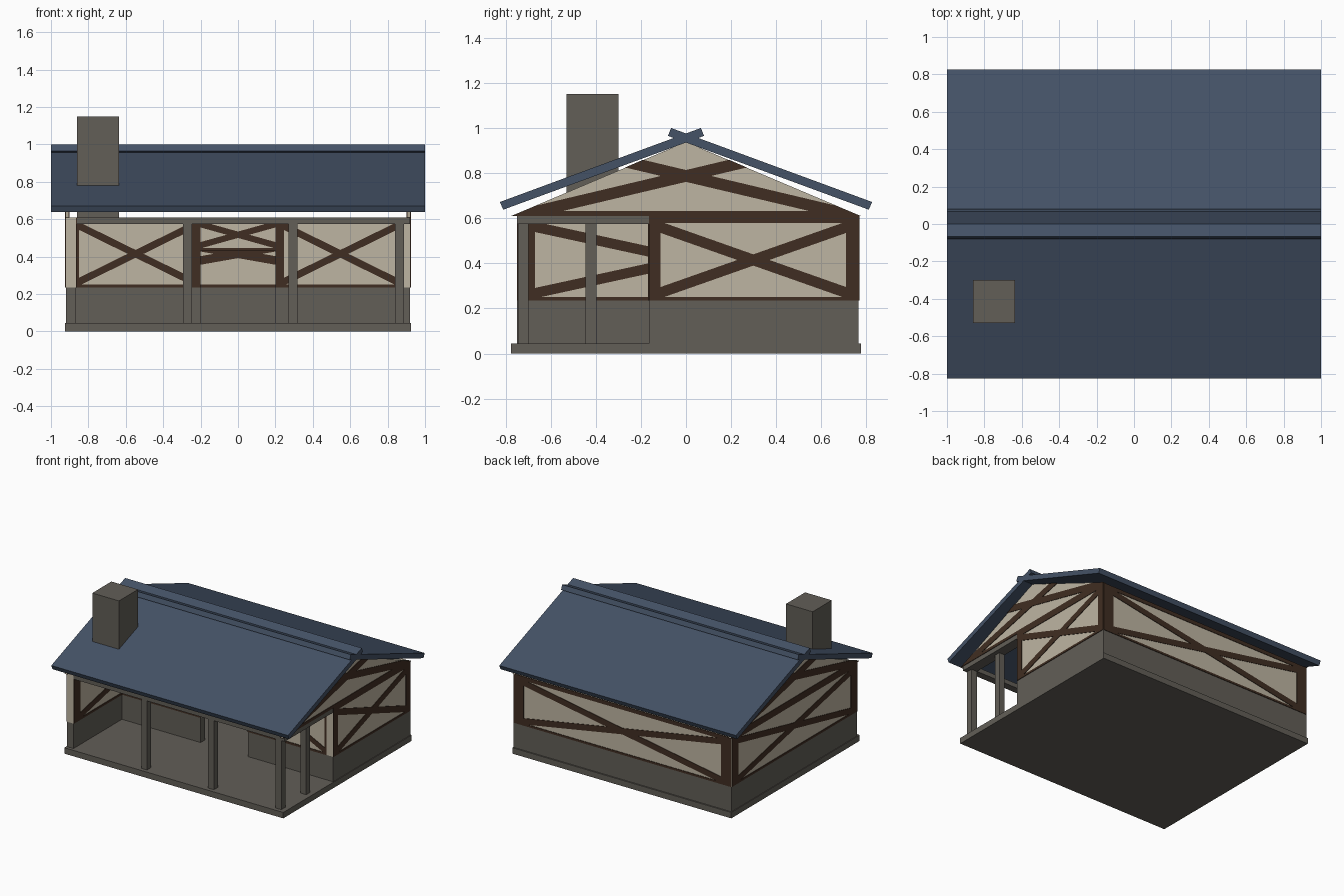
import bpy
import bmesh

cube = bpy.data.objects.get("Cube")
if cube:
    bpy.data.objects.remove(cube, do_unlink=True)


def material(name, rgb):
    m = bpy.data.materials.new(name)
    m.use_nodes = True
    m.diffuse_color = (*rgb, 1)
    bsdf = next(n for n in m.node_tree.nodes if n.type == 'BSDF_PRINCIPLED')
    bsdf.inputs["Base Color"].default_value = (*rgb, 1)
    bsdf.inputs["Roughness"].default_value = 0.9
    return m


STONE = material("grey stone", (0.122, 0.112, 0.095))
PLASTER = material("cream plaster", (0.515, 0.462, 0.361))
TIMBER = material("dark timber", (0.051, 0.027, 0.016))
ROOF = material("slate blue roof", (0.058, 0.084, 0.133))

# Wall heights and thicknesses
FLOOR, SILL, EAVE = 0.045, 0.235, 0.61
THICK, PLATE = 0.055, 0.004
SIDE, BACK, FRONT, PORCH = 0.92, 0.765, -0.165, -0.75


def prisms(name, polys, axis, spans, mat):
    """Extrude (u, z) outlines along the axis over each span; one object."""
    bm = bmesh.new()
    for a, b in spans:
        for poly in polys:
            ends = []
            for c in (a, b):
                ends.append([bm.verts.new((c, u, z) if axis == 'x' else (u, c, z))
                             for u, z in poly])
            bm.faces.new(ends[0])
            bm.faces.new(ends[1][::-1])
            for i in range(len(poly)):
                j = (i + 1) % len(poly)
                bm.faces.new((ends[0][j], ends[0][i], ends[1][i], ends[1][j]))
    bmesh.ops.recalc_face_normals(bm, faces=bm.faces)
    mesh = bpy.data.meshes.new(name)
    bm.to_mesh(mesh)
    bm.free()
    mesh.materials.append(mat)
    ob = bpy.data.objects.new(name, mesh)
    bpy.context.collection.objects.link(ob)
    return ob


def rect(u0, u1, z0, z1):
    return [(u0, z0), (u1, z0), (u1, z1), (u0, z1)]


def cross(u0, u1, z0, z1, w):
    """Two diagonal braces filling a panel, w thick vertically."""
    rising = [(u0, z0), (u1, z1 - w), (u1, z1), (u0, z0 + w)]
    return [rising, [(u0 + u1 - u, z) for u, z in rising]]


def panel(u0, u1, post0, post1, w):
    """Framed panel: sill, head, two posts and a cross."""
    return [rect(u0, u1, SILL, SILL + 0.016), rect(u0, u1, EAVE - 0.03, EAVE),
            rect(u0, u0 + post0, SILL, EAVE), rect(u1 - post1, u1, SILL, EAVE),
            *cross(u0 + post0, u1 - post1, SILL + 0.01, EAVE - 0.025, w)]


def faces_of(a, b):
    """Thin spans on both faces of a wall running from a to b."""
    return [(a - PLATE, a), (b, b + PLATE)]


def wall(name, axis, a, b, u0, u1, timbers):
    prisms(name + "_footing", [rect(u0, u1, FLOOR, SILL)], axis, [(a, b)], STONE)
    prisms(name + "_plaster", [rect(u0, u1, SILL, EAVE)], axis, [(a, b)], PLASTER)
    prisms(name + "_timbers", timbers, axis, faces_of(a, b), TIMBER)


# Floor slab
prisms("floor_slab", [rect(-0.925, 0.925, 0, FLOOR)], 'y', [(-0.775, 0.775)], STONE)

# Side walls: the right one runs on to the porch front
wall("right_wall", 'x', -SIDE, -SIDE + THICK, PORCH, BACK,
     panel(PORCH, BACK, 0.08, 0.08, 0.046))
wall("left_wall", 'x', SIDE - THICK, SIDE, FRONT, BACK,
     panel(FRONT, BACK, 0.052, 0.055, 0.05))

# Back wall
inner = SIDE - THICK
wall("back_wall", 'y', BACK - THICK, BACK, -inner, inner,
     panel(-SIDE + 0.002, SIDE - 0.002, 0.085, 0.085, 0.046))

# Front wall with the doorway
DOOR, HEAD = 0.2, 0.43
span = (FRONT, FRONT + THICK)
prisms("front_wall_footing",
       [rect(-inner, -DOOR, FLOOR, SILL), rect(DOOR, inner, FLOOR, SILL)],
       'y', [span], STONE)
prisms("front_wall_plaster",
       [[(-inner, SILL), (-DOOR, SILL), (-DOOR, HEAD), (DOOR, HEAD),
         (DOOR, SILL), (inner, SILL), (inner, EAVE), (-inner, EAVE)]],
       'y', [span], PLASTER)
prisms("front_wall_timbers",
       panel(-inner, -DOOR, 0.015, 0.045, 0.042) + panel(DOOR, inner, 0.045, 0.015, 0.042)
       + [rect(-DOOR, DOOR, HEAD, HEAD + 0.016), rect(-DOOR, DOOR, EAVE - 0.03, EAVE)]
       + cross(-DOOR, DOOR, HEAD + 0.014, EAVE - 0.02, 0.034),
       'y', faces_of(*span), TIMBER)

# Gables with crossed braces
brace = [(-0.64, EAVE), (0.27, 0.825), (0.19, 0.859), (-0.66, 0.657), (-0.75, 0.62)]
gable_timbers = [[(-0.775, EAVE), (0.775, EAVE), (0.72, 0.632), (-0.72, 0.632)],
                 brace, [(-u, z) for u, z in brace]]
for side, a, b in (("right", -SIDE, -SIDE + 0.015), ("left", SIDE - 0.015, SIDE)):
    prisms(side + "_gable", [[(-0.775, EAVE), (0.775, EAVE), (0, 0.938)]],
           'x', [(a, b)], PLASTER)
    prisms(side + "_gable_timbers", gable_timbers, 'x', faces_of(a, b), TIMBER)

# Roof slabs crossing at the ridge
slope = [(-0.81, 0.638), (0.08, 0.965), (0.066, 1.0), (-0.825, 0.672)]
prisms("front_roof", [slope], 'x', [(-1, 1)], ROOF)
prisms("back_roof", [[(-u, z) for u, z in slope]], 'x', [(-1, 1)], ROOF)

# Chimney
prisms("chimney", [rect(-0.86, -0.635, 0.6, 1.15)], 'y', [(-0.53, -0.3)], STONE)

# Porch posts and beams
BEAM = EAVE - 0.035
for name, x, y in (("front_post_right", -0.295, -0.745), ("front_post_centre", 0.27, -0.745),
                   ("front_post_corner", 0.84, -0.745), ("side_post", 0.84, -0.445)):
    prisms(name, [rect(x, x + 0.048, FLOOR, BEAM)], 'y', [(y, y + 0.048)], STONE)
prisms("front_beam", [rect(-inner, SIDE, BEAM, EAVE)], 'y', [(PORCH, PORCH + 0.055)], STONE)
prisms("side_beam", [rect(PORCH + 0.055, FRONT, BEAM, EAVE)], 'x', [(0.84, SIDE)], STONE)
